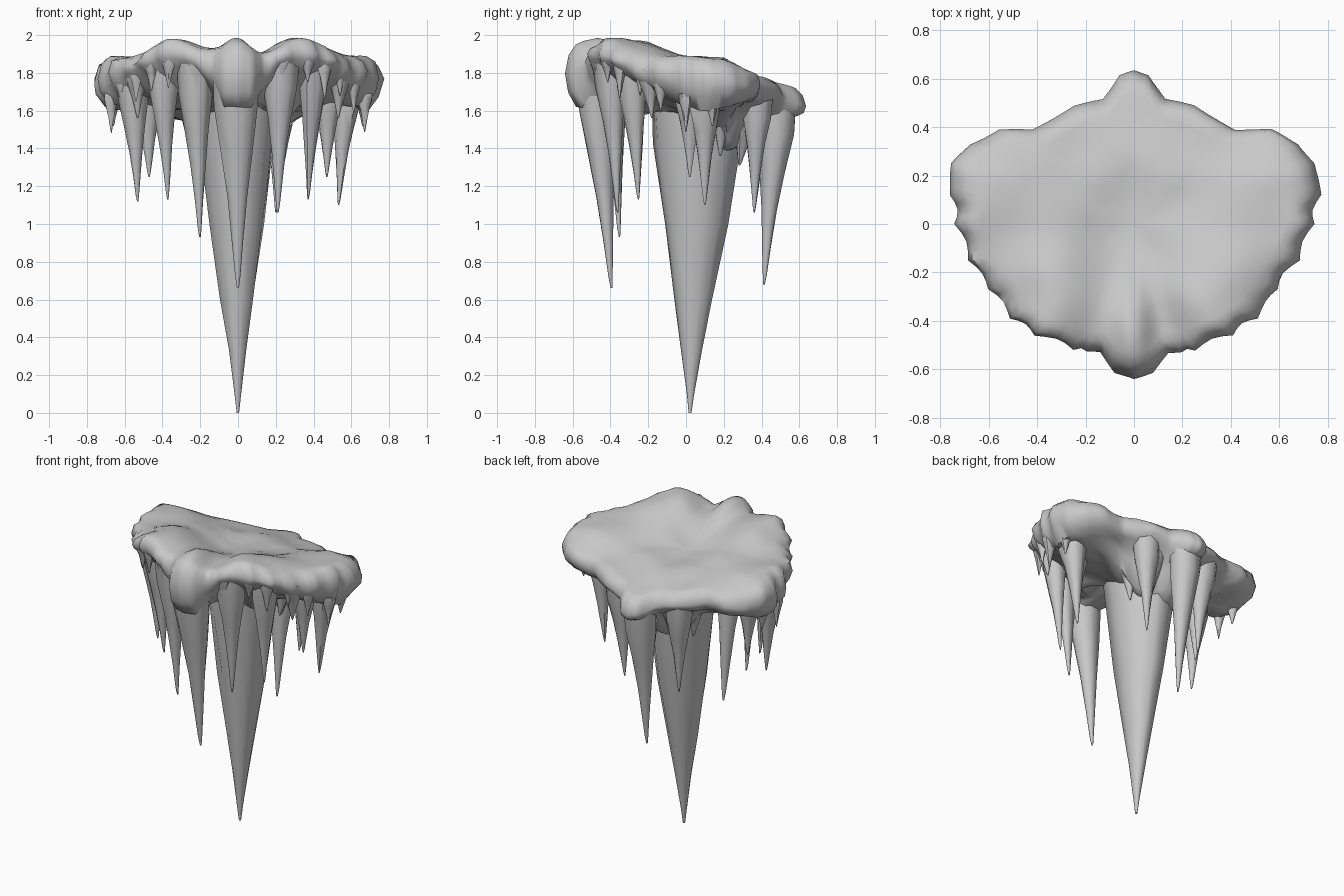
import bpy, bmesh, math, random
from mathutils import Vector, noise

random.seed(4)
if "Cube" in bpy.data.objects:
    bpy.data.objects.remove(bpy.data.objects["Cube"])

# Single stone grey
stone = bpy.data.materials.new("stone_grey")
stone.use_nodes = True
GREY = (0.58, 0.58, 0.58, 1)
stone.diffuse_color = GREY
bsdf = next(n for n in stone.node_tree.nodes if n.type == 'BSDF_PRINCIPLED')
bsdf.inputs["Base Color"].default_value = GREY
bsdf.inputs["Roughness"].default_value = 0.8


def finish(bm, name, angle):
    bmesh.ops.recalc_face_normals(bm, faces=bm.faces)
    mesh = bpy.data.meshes.new(name)
    bm.to_mesh(mesh)
    bm.free()
    mesh.materials.append(stone)
    ob = bpy.data.objects.new(name, mesh)
    bpy.context.collection.objects.link(ob)
    bpy.ops.object.select_all(action='DESELECT')
    ob.select_set(True)
    bpy.context.view_layer.objects.active = ob
    bpy.ops.object.shade_smooth_by_angle(angle=math.radians(angle))


def loft(bm, rings):
    for a, b in zip(rings, rings[1:]):
        n = len(a)
        for i in range(n):
            j = (i + 1) % n
            bm.faces.new((a[i], a[j], b[j], b[i]))


def fan(bm, ring, point):
    tip = bm.verts.new(point)
    for i in range(len(ring)):
        bm.faces.new((ring[i], ring[(i + 1) % len(ring)], tip))


# Half outline of the slab, front to back: x, y, height of the rim's underside
HALF = [
    (0, -.64, 1.62), (.08, -.615, 1.62), (.14, -.53, 1.72), (.25, -.52, 1.82),
    (.41, -.46, 1.82), (.51, -.39, 1.8), (.6, -.27, 1.76), (.68, -.15, 1.7),
    (.745, 0, 1.63), (.765, .12, 1.61), (.745, .25, 1.62), (.68, .33, 1.65),
    (.56, .39, 1.66), (.42, .39, 1.66), (.37, .42, 1.65), (.25, .49, 1.64),
    (.13, .52, 1.61), (.06, .62, 1.57), (0, .64, 1.56)]
OUTLINE = HALF + [(-x, y, b) for x, y, b in HALF[-2:0:-1]]
STEPS = 4


def rim_samples():
    for i, row in enumerate(OUTLINE):
        following = OUTLINE[(i + 1) % len(OUTLINE)]
        for k in range(STEPS):
            f = k / STEPS
            x, y, bottom = [p + (q - p) * f for p, q in zip(row, following)]
            # stepped notches along the front edge
            notch = (0, .02, .03, .02)[k] if abs(x) > .2 and y < .1 else 0
            yield x, y, bottom, 1 - notch


def swell(x, y, cx, cy, rx, ry):
    return math.exp(-((abs(x) - cx) / rx) ** 2 - ((y - cy) / ry) ** 2)


def top_height(x, y):
    # slope to the back, a swelling in each lobe and a shallow central dish
    z = 1.84 - .05 * y - .25 * max(0, y - .2)
    z += .11 * swell(x, y, 0, -.45, .09, .22)
    z += .13 * swell(x, y, .33, -.33, .2, .32)
    z += .05 * swell(x, y, .62, .12, .2, .25)
    z -= .03 * swell(x, y, 0, .05, .25, .25)
    return z + .025 * noise.noise(Vector((x * 5, y * 5, 0)))


def under_height(x, y):
    # the core hangs lower behind the centre
    core = swell(x, y, 0, .23, .27, .22)
    return 1.62 - .27 * core + .07 * noise.noise(Vector((x * 7, y * 7, 3)))


def build_slab():
    bm = bmesh.new()
    samples = list(rim_samples())
    # scale towards the centre, and share of the drop from top to underside
    section = [(s, 0) for s in (.12, .25, .38, .5, .62, .74, .84, .91)]
    section += [(.97, .12), (1, .42), (.98, .72), (.91, 1)]
    section += [(s, 2) for s in (.8, .68, .55, .4, .2)]
    rings = []
    for scale, drop in section:
        ring = []
        for x, y, bottom, notch in samples:
            s = scale * (notch if scale > .85 else 1)
            px, py = x * s, y * s
            if drop == 2:
                w = max(0, (scale - .55) / .36)
                z = under_height(px, py) * (1 - w) + bottom * w
            else:
                top = top_height(px, py)
                z = top + (bottom - top) * drop
                if drop:
                    bump = noise.noise(Vector((px * 6, py * 6, z * 9)))
                    z += .03 * bump
                    px *= 1 + .025 * bump
                    py *= 1 + .015 * bump
            ring.append(bm.verts.new((px, py, z)))
        rings.append(ring)
    loft(bm, rings)
    fan(bm, rings[0], (0, 0, top_height(0, 0)))
    fan(bm, rings[-1], (0, 0, under_height(0, 0)))
    finish(bm, "rock_slab", 60)


TAPER = [(0, 1), (.2, .88), (.4, .62), (.6, .4), (.8, .22), (.95, .1), (1, .04)]
STRAIGHT = [(0, 1), (.14, .9), (.4, .66), (.64, .4), (.8, .22), (.94, .08), (1, .03)]


def spike(name, tip, top, rx, ry, taper=TAPER, sides=9):
    # tapering hanging spike; its axis bends back under the slab
    bm = bmesh.new()
    tip, top = Vector(tip), Vector(top)
    ribs = [random.uniform(.9, 1.08) for _ in range(sides)]
    rings = []
    for t, r in taper:
        c = tip + (top - tip) * r
        z = top.z + (tip.z - top.z) * t
        ring = []
        for i in range(sides):
            a = math.tau * (i + .5) / sides
            k = r * ribs[i] * random.uniform(.95, 1.05)
            ring.append(bm.verts.new((c.x + rx * k * math.cos(a),
                                      c.y + ry * k * math.sin(a), z)))
        rings.append(ring)
    loft(bm, rings)
    bm.faces.new(rings[0])
    bm.faces.new(rings[-1])
    finish(bm, name, 60)


build_slab()

# Main spikes on the centre line
spike("centre_spike", (0, .02, 0), (0, .075, 1.66), .22, .26, STRAIGHT, 12)
spike("front_spike", (0, -.39, .66), (0, -.49, 1.86), .135, .12, sides=12)
spike("back_spike", (0, .41, .68), (0, .49, 1.67), .11, .11, sides=10)

# Spikes that differ from side to side
spike("right_front_spike", (-.2, -.35, .93), (-.23, -.4, 1.88), .1, .09)
spike("left_front_spike", (.21, -.36, 1.06), (.23, -.4, 1.88), .1, .09)
spike("right_side_spike", (-.53, -.09, 1.12), (-.56, -.09, 1.78), .09, .1)
spike("left_side_spike", (.53, .1, 1.1), (.58, .1, 1.76), .09, .1)

# Mirrored smaller spikes: tip, then top, then radius
PAIRS = {
    "outer_front_spike": ((.37, -.25, 1.13), (.4, -.29, 1.86), .09),
    "inner_side_spike": ((.47, .02, 1.25), (.48, .02, 1.74), .09),
    "rear_spike": ((.2, .36, 1.06), (.22, .38, 1.68), .09),
    "rim_tooth": ((.66, .14, 1.52), (.67, .14, 1.74), .07),
    "skirt_tooth": ((.12, .28, 1.31), (.15, .34, 1.66), .11),
    "inner_skirt_tooth": ((.18, .18, 1.36), (.22, .2, 1.7), .1),
    "side_tooth": ((.53, -.18, 1.56), (.54, -.2, 1.82), .07),
}
for name, (tip, top, radius) in PAIRS.items():
    for side, sx in (("left", 1), ("right", -1)):
        spike(f"{side}_{name}", (tip[0] * sx, *tip[1:]), (top[0] * sx, *top[1:]),
              radius, radius, sides=8)

# Short drips along the front rim
for i, (x, y, bottom) in enumerate(HALF[3:9]):
    for side, sx in (("left", 1), ("right", -1)):
        drop = random.uniform(.07, .15)
        spike(f"{side}_rim_drip_{i}", (x * .9 * sx, y * .9, bottom - drop),
              (x * .9 * sx, y * .9, bottom + .06), .045, .04, sides=6)
